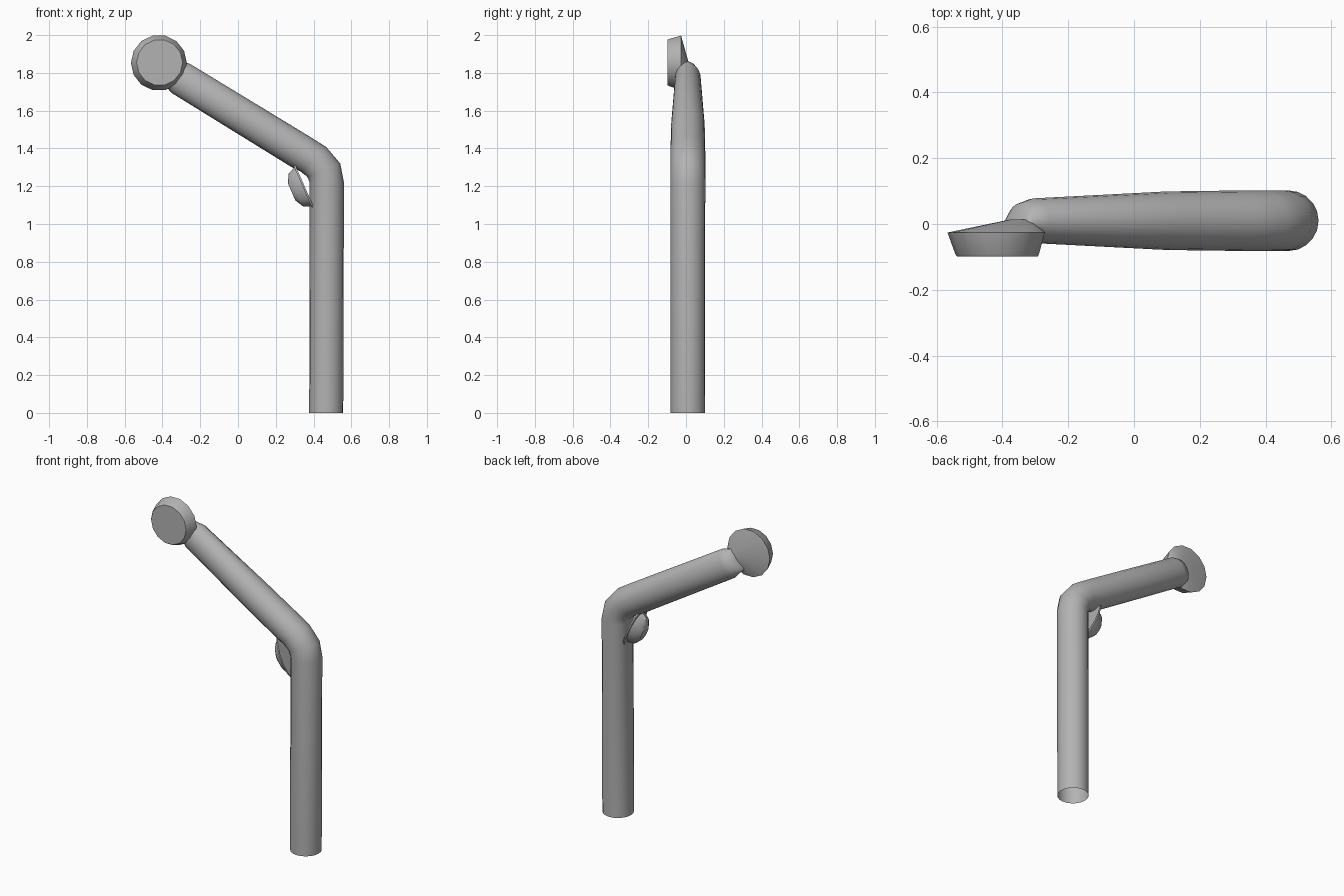
import bpy, bmesh, math
from mathutils import Vector, Matrix

cube = bpy.data.objects.get("Cube")
if cube:
    bpy.data.objects.remove(cube)

grey = bpy.data.materials.new("grey_metal")
grey.use_nodes = True
grey.diffuse_color = (0.45, 0.45, 0.45, 1)
grey.node_tree.nodes["Principled BSDF"].inputs["Base Color"].default_value = grey.diffuse_color


def loft(name, rings, cap_start=True, cap_end=True, angle=35):
    """Skin a list of equal-length point rings into one object."""
    bm = bmesh.new()
    loops = [[bm.verts.new(p) for p in ring] for ring in rings]
    n = len(loops[0])
    for a, b in zip(loops, loops[1:]):
        for i in range(n):
            j = (i + 1) % n
            bm.faces.new((a[i], a[j], b[j], b[i]))
    if cap_start:
        bm.faces.new(loops[0][::-1])
    if cap_end:
        bm.faces.new(loops[-1])
    bmesh.ops.recalc_face_normals(bm, faces=bm.faces)
    mesh = bpy.data.meshes.new(name)
    bm.to_mesh(mesh)
    bm.free()
    mesh.materials.append(grey)
    obj = bpy.data.objects.new(name, mesh)
    bpy.context.collection.objects.link(obj)
    bpy.ops.object.select_all(action='DESELECT')
    obj.select_set(True)
    bpy.context.view_layer.objects.active = obj
    bpy.ops.object.shade_smooth_by_angle(angle=math.radians(angle))
    return obj


def ellipse(center, u, v, ru, rv, n):
    c, u, v = Vector(center), Vector(u), Vector(v)
    return [c + u * ru * math.cos(t) + v * rv * math.sin(t)
            for t in (2 * math.pi * i / n for i in range(n))]


# Bent pipe: x, z, tilt of the ring in degrees, in-plane radius, depth radius
stations = [(0.467, 0, 0, 0.09, 0.091), (0.47, 1.22, 0, 0.091, 0.092),
            (0.454, 1.285, 22, 0.094, 0.092), (0.40, 1.342, 44, 0.094, 0.092),
            (0.33, 1.383, 58.5, 0.094, 0.092), (0.10, 1.524, 58.5, 0.093, 0.089),
            (-0.305, 1.772, 58.5, 0.091, 0.068)]
rings = []
for x, z, tilt, r, d in stations:
    t = math.radians(tilt)
    rings.append(ellipse((x, 0.01, z), (math.cos(t), 0, math.sin(t)), (0, 1, 0), r, d, 20))
# The tip narrows into the back of the head
t = math.radians(58.5)
rings.append(ellipse((-0.345, 0.008, 1.796), (math.cos(t), 0, math.sin(t)), (0, 1, 0), 0.075, 0.055, 20))
rings.append(ellipse((-0.37, -0.02, 1.81), (math.cos(t), 0, math.sin(t)), (0, 1, 0), 0.07, 0.025, 20))
loft("bent_pipe", rings, cap_start=False, angle=50)

# Round head: front face, bevel, flared side, shallow cone at the back
profile = [(-0.415, 1.855, -0.099, 0.122), (-0.416, 1.855, -0.092, 0.127),
           (-0.419, 1.853, -0.026, 0.148), (-0.345, 1.825, 0.014, 0.03)]
loft("round_head", [ellipse((x, y, z), (1, 0, 0), (0, 0, 1), r, r, 14)
                    for x, z, y, r in profile])

# Small dished bracket in the crook, with a thin backing plate
axis = Vector((-0.916, 0, -0.402))
along = Vector((0.402, 0, -0.916))
mid = Vector((0.348, 0.008, 1.198))
for name, steps in (("bracket_plate", [(-0.005, 0.155, 0.078), (0.005, 0.155, 0.078)]),
                    ("bracket_dish", [(0, 0.115, 0.068), (0.045, 0.095, 0.055),
                                      (0.07, 0.05, 0.03)])):
    loft(name, [ellipse(mid + axis * h, along, (0, 1, 0), a, b, 14) for h, a, b in steps])
